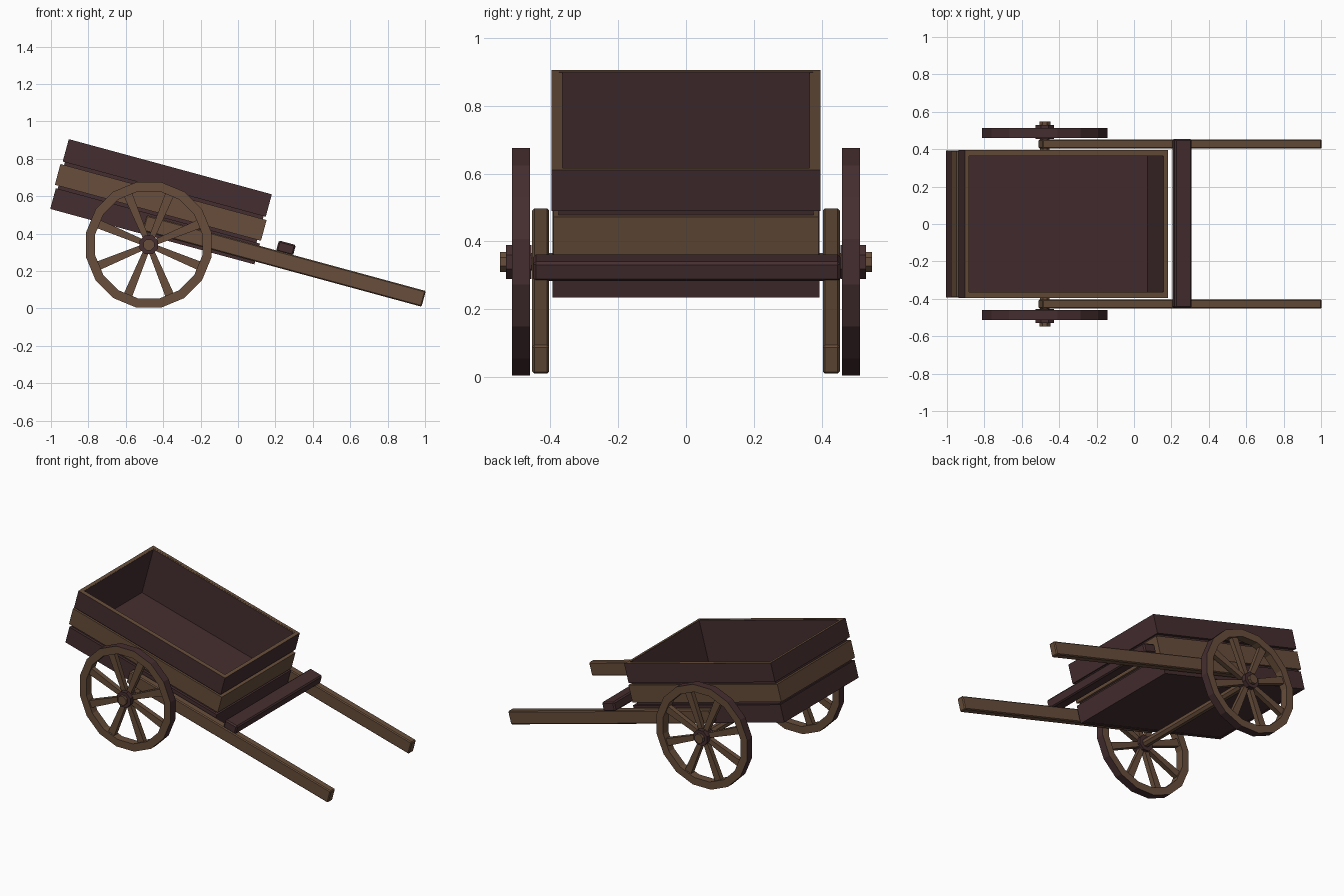
import bpy, bmesh, math
from mathutils import Matrix, Vector

if "Cube" in bpy.data.objects:
    bpy.data.objects.remove(bpy.data.objects["Cube"])

def material(name, col):
    m = bpy.data.materials.new(name)
    m.diffuse_color = (*col, 1)
    m.use_nodes = True
    m.node_tree.nodes["Principled BSDF"].inputs["Base Color"].default_value = m.diffuse_color
    return m

BROWN = material("brown wood", (0.135, 0.075, 0.043))
DARK = material("dark wood", (0.060, 0.027, 0.029))

AXLE = Vector((-0.477, 0, 0.34))
# cart body frame: x along the shafts, z up from the tilted floor, origin on the axle
TILT = Matrix.Translation((-0.48, 0, 0.34)) @ Matrix.Rotation(math.radians(15.2), 4, 'Y')

def finish(name, bm, mats, matrix=Matrix(), rule=None):
    """Turn a bmesh into an object; rule(face) picks the material index."""
    bmesh.ops.recalc_face_normals(bm, faces=bm.faces)
    bm.normal_update()
    if rule:
        for f in bm.faces:
            f.material_index = rule(f)
    me = bpy.data.meshes.new(name)
    bm.to_mesh(me)
    bm.free()
    for m in mats:
        me.materials.append(m)
    ob = bpy.data.objects.new(name, me)
    ob.matrix_world = matrix
    bpy.context.collection.objects.link(ob)
    return ob

def add_box(bm, lo, hi):
    lo, hi = Vector(lo), Vector(hi)
    size = hi - lo
    bmesh.ops.create_cube(bm, size=1, matrix=Matrix.Translation((lo + hi) / 2)
                          @ Matrix.Diagonal((*size, 1)))

def add_frame(bm, u0, u1, w, t, v0, v1):
    """Four boards around a rectangle: two long sides, two ends between them."""
    for y in (-w, w - t):
        add_box(bm, (u0, y, v0), (u1, y + t, v1))
    for u in (u0, u1 - t):
        add_box(bm, (u, -w + t, v0), (u + t, w - t, v1))

def add_cylinder(bm, r, y0, y1, sides):
    m = (Matrix.Translation((0, (y0 + y1) / 2, 0)) @ Matrix.Rotation(math.pi / 2, 4, 'X')
         @ Matrix.Rotation(math.pi / sides, 4, 'Z'))
    bmesh.ops.create_cone(bm, cap_ends=True, segments=sides, radius1=r, radius2=r,
                          depth=abs(y1 - y0), matrix=m)

top_is_brown = lambda f: 1 if f.normal.z > 0.9 else 0

# three courses of boards around the body
courses = [("lower_boards", -0.556, 0.575, 0.393, 0.048, 0.163, [DARK], None),
           ("middle_boards", -0.566, 0.576, 0.390, 0.179, 0.294, [BROWN], None),
           ("upper_boards", -0.558, 0.567, 0.396, 0.310, 0.434, [DARK, BROWN], top_is_brown)]
for name, u0, u1, w, v0, v1, mats, rule in courses:
    bm = bmesh.new()
    add_frame(bm, u0, u1, w, 0.022, v0, v1)
    finish(name, bm, mats, TILT, rule)

# inner lining behind the gaps, and the floor
bm = bmesh.new()
add_frame(bm, -0.546, 0.555, 0.376, 0.012, 0.06, 0.433)
finish("lining", bm, [DARK, BROWN], TILT, top_is_brown)
bm = bmesh.new()
add_box(bm, (-0.54, -0.37, 0.05), (0.55, 0.37, 0.11))
finish("floor", bm, [DARK], TILT)

# pulling shafts with chamfered edges
for side, name in ((-1, "right_shaft"), (1, "left_shaft")):
    bm = bmesh.new()
    y = side * 0.428
    add_box(bm, (-0.05, y - 0.025, 0.064), (1.497, y + 0.025, 0.151))
    bmesh.ops.bevel(bm, geom=bm.edges[:], offset=0.006, segments=1, affect='EDGES')
    finish(name, bm, [BROWN], TILT)

# crossbar resting on the shafts
bm = bmesh.new()
add_box(bm, (0.668, -0.45, 0.146), (0.762, 0.455, 0.206))
bmesh.ops.bevel(bm, geom=bm.edges[:], offset=0.008, segments=1, affect='EDGES')
finish("crossbar", bm, [DARK], TILT)

# axle
bm = bmesh.new()
add_cylinder(bm, 0.028, -0.47, 0.47, 8)
finish("axle", bm, [BROWN], Matrix.Translation(AXLE))

# wheels: rim, spokes, hub and cap on each side
SIDES, R_OUT, R_IN = 16, 0.342, 0.292
for s, side in ((-1, "right"), (1, "left")):
    place = Matrix.Translation(AXLE)
    y0, y1 = s * 0.46, s * 0.513

    bm = bmesh.new()
    rings = []
    for i in range(SIDES):
        a = 2 * math.pi * (i + 0.5) / SIDES
        rings.append([bm.verts.new((r * math.cos(a), y, r * math.sin(a)))
                      for r, y in ((R_OUT, y0), (R_OUT, y1), (R_IN, y1), (R_IN, y0))])
    for i in range(SIDES):
        a, b = rings[i], rings[(i + 1) % SIDES]
        for k in range(4):
            bm.faces.new((a[k], a[(k + 1) % 4], b[(k + 1) % 4], b[k]))

    def tread(f):
        c = f.calc_center_median()
        return 1 if abs(f.normal.y) < 0.5 and math.hypot(c.x, c.z) > 0.31 else 0
    finish(side + "_wheel_rim", bm, [BROWN, DARK], place, tread)

    # spokes widen slightly toward the rim
    bm = bmesh.new()
    for k in range(8):
        verts = bmesh.ops.create_cube(bm, size=1)["verts"]
        for v in verts:
            half = 0.024 if v.co.x > 0 else 0.015
            v.co = Vector((0.30 if v.co.x > 0 else 0.03,
                           s * 0.487 + v.co.y * 0.032, math.copysign(half, v.co.z)))
        bmesh.ops.rotate(bm, verts=verts, matrix=Matrix.Rotation(
            math.radians(22.5 + 45 * k), 3, 'Y'))
    finish(side + "_wheel_spokes", bm, [BROWN], place)

    bm = bmesh.new()
    add_cylinder(bm, 0.054, s * 0.455, s * 0.53, 8)
    finish(side + "_wheel_hub", bm, [DARK], place)
    bm = bmesh.new()
    add_cylinder(bm, 0.032, s * 0.52, s * 0.548, 8)
    finish(side + "_hub_cap", bm, [BROWN], place)
